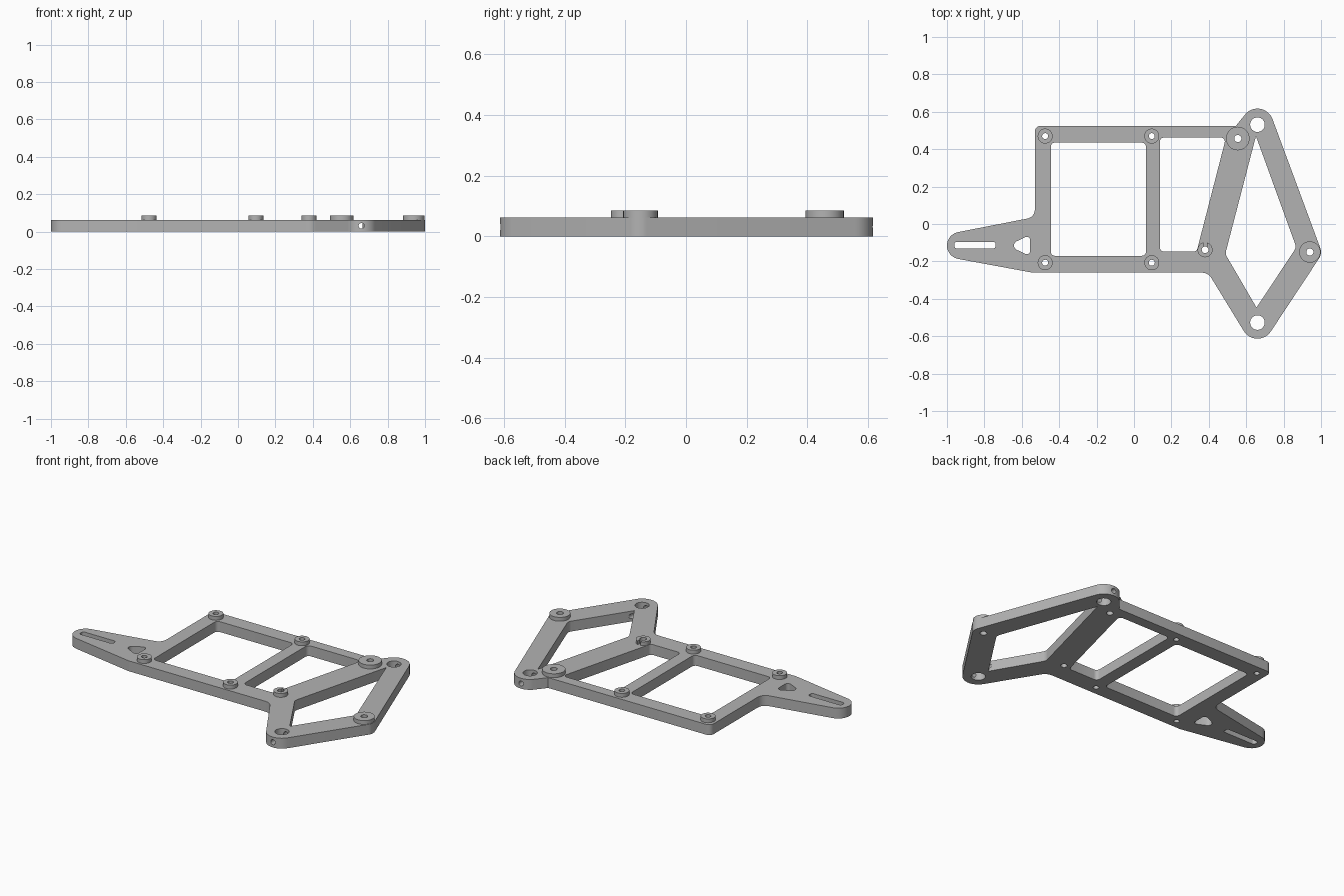
import bpy, bmesh
from math import cos, sin, radians, tan, pi
from mathutils import Vector

if "Cube" in bpy.data.objects:
    bpy.data.objects.remove(bpy.data.objects["Cube"])

grey = bpy.data.materials.new("plain grey")
grey.use_nodes = True
colour = (0.45, 0.45, 0.45, 1)
grey.diffuse_color = colour
grey.node_tree.nodes["Principled BSDF"].inputs["Base Color"].default_value = colour

THICK, TOP = 0.062, 0.085


def arc(x, y, r, start, end, steps=14):
    """Points of an arc, counter-clockwise, in degrees."""
    angles = [radians(start + (end - start) * i / steps) for i in range(steps + 1)]
    return [(x + r * cos(a), y + r * sin(a), 0) for a in angles]


def circle(x, y, r):
    return arc(x, y, r, 0, 360, 32)[:-1]


def fillet(corners, steps=6):
    """Round each (x, y, radius) corner of a closed outline."""
    out = []
    for i, (x, y, r) in enumerate(corners):
        p = Vector((x, y))
        if r == 0:
            out.append((x, y, 0))
            continue
        a = (Vector(corners[i - 1][:2]) - p).normalized()
        b = (Vector(corners[(i + 1) % len(corners)][:2]) - p).normalized()
        half = a.angle(b) / 2
        centre = p + (a + b).normalized() * (r / sin(half))
        start = p + a * (r / tan(half)) - centre
        end = p + b * (r / tan(half)) - centre
        sweep = end.angle_signed(start)
        for k in range(steps + 1):
            t = sweep * k / steps
            out.append((centre.x + start.x * cos(t) - start.y * sin(t),
                        centre.y + start.x * sin(t) + start.y * cos(t), 0))
    return out


def slab(name, loops, z0, z1):
    """Extrude an outline with holes into a solid slab."""
    bm = bmesh.new()
    edges = []
    for loop in loops:
        verts = [bm.verts.new((p[0], p[1], z0)) for p in loop]
        edges += [bm.edges.new((v, verts[i - 1])) for i, v in enumerate(verts)]
    bmesh.ops.triangle_fill(bm, edges=edges, use_beauty=True)
    lid = bmesh.ops.extrude_face_region(bm, geom=bm.faces[:], use_keep_orig=True)
    moved = [g for g in lid["geom"] if isinstance(g, bmesh.types.BMVert)]
    bmesh.ops.translate(bm, verts=moved, vec=(0, 0, z1 - z0))
    bmesh.ops.recalc_face_normals(bm, faces=bm.faces[:])
    mesh = bpy.data.meshes.new(name)
    bm.to_mesh(mesh)
    bm.free()
    mesh.materials.append(grey)
    obj = bpy.data.objects.new(name, mesh)
    bpy.context.collection.objects.link(obj)
    return obj


def cut(obj, cutter):
    """Subtract a helper from a part."""
    cutter.hide_render = True
    cutter.hide_set(True)
    mod = obj.modifiers.new("cut", 'BOOLEAN')
    mod.operation, mod.solver, mod.object = 'DIFFERENCE', 'EXACT', cutter


# Bosses: x, y, outer radius, bore radius
bosses = [(x, y, 0.04, 0.016) for x in (-0.475, 0.095) for y in (-0.207, 0.47)]
bosses += [(0.38, -0.138, 0.04, 0.018), (0.555, 0.457, 0.063, 0.019),
           (0.94, -0.15, 0.057, 0.019)]

# Outer outline, counter-clockwise from the tail
outline = arc(-0.927, -0.115, 0.073, 101, 259)
outline += [(-0.543, -0.26, 0.05), (0.396, -0.26, 0.06)]
outline += arc(0.66, -0.527, 0.086, 212, 327)
outline += arc(0.94, -0.15, 0.06, 327, 379)
outline += arc(0.66, 0.531, 0.086, 19, 136)
outline += [(0.545, 0.525, 0), (-0.53, 0.525, 0.03), (-0.53, 0.037, 0.05)]

# Openings through the frame
openings = [
    [(-0.445, -0.17, 0.022), (0.064, -0.17, 0.022), (0.064, 0.435, 0.022), (-0.445, 0.435, 0.022)],
    [(0.138, -0.147, 0.022), (0.335, -0.147, 0.022), (0.492, 0.462, 0.022), (0.138, 0.462, 0.022)],
    [(0.655, -0.447, 0), (0.868, -0.125, 0.04), (0.652, 0.47, 0), (0.488, -0.16, 0.04)],
    [(-0.96, -0.131, 0.014), (-0.74, -0.131, 0.014), (-0.74, -0.095, 0.014), (-0.96, -0.095, 0.014)],
    [(-0.675, -0.115, 0.025), (-0.555, -0.172, 0.018), (-0.555, -0.058, 0.018)],
]
holes = [circle(0.66, y, 0.039) for y in (-0.527, 0.531)]
holes += [circle(x, y, bore) for x, y, r, bore in bosses]
frame = slab("frame_plate", [fillet(outline)] + [fillet(o) for o in openings] + holes, 0, THICK)

# Raised bosses around the screw holes
parts = [frame]
for i, (x, y, r, bore) in enumerate(bosses):
    parts.append(slab(f"boss_{i + 1}", [circle(x, y, r), circle(x, y, bore)], THICK, TOP))

# Slit in the hinge boss
slit = slab("slit_cutter", [[(0.371, -0.13), (0.389, -0.13), (0.389, -0.08), (0.371, -0.08)]],
            THICK - 0.01, TOP + 0.01)
cut(parts[5], slit)

# Cross pin holes through the two tips
for name, y in (("front_pin_cutter", -0.55), ("back_pin_cutter", 0.56)):
    bpy.ops.mesh.primitive_cylinder_add(vertices=20, radius=0.015, depth=0.26,
                                        location=(0.66, y, 0.031), rotation=(pi / 2, 0, 0))
    pin = bpy.context.object
    pin.name = name
    pin.data.materials.append(grey)
    cut(frame, pin)

# Smooth curved walls, keep rims sharp
bpy.ops.object.select_all(action='DESELECT')
for part in parts:
    part.select_set(True)
bpy.context.view_layer.objects.active = frame
bpy.ops.object.shade_smooth_by_angle(angle=radians(30))
